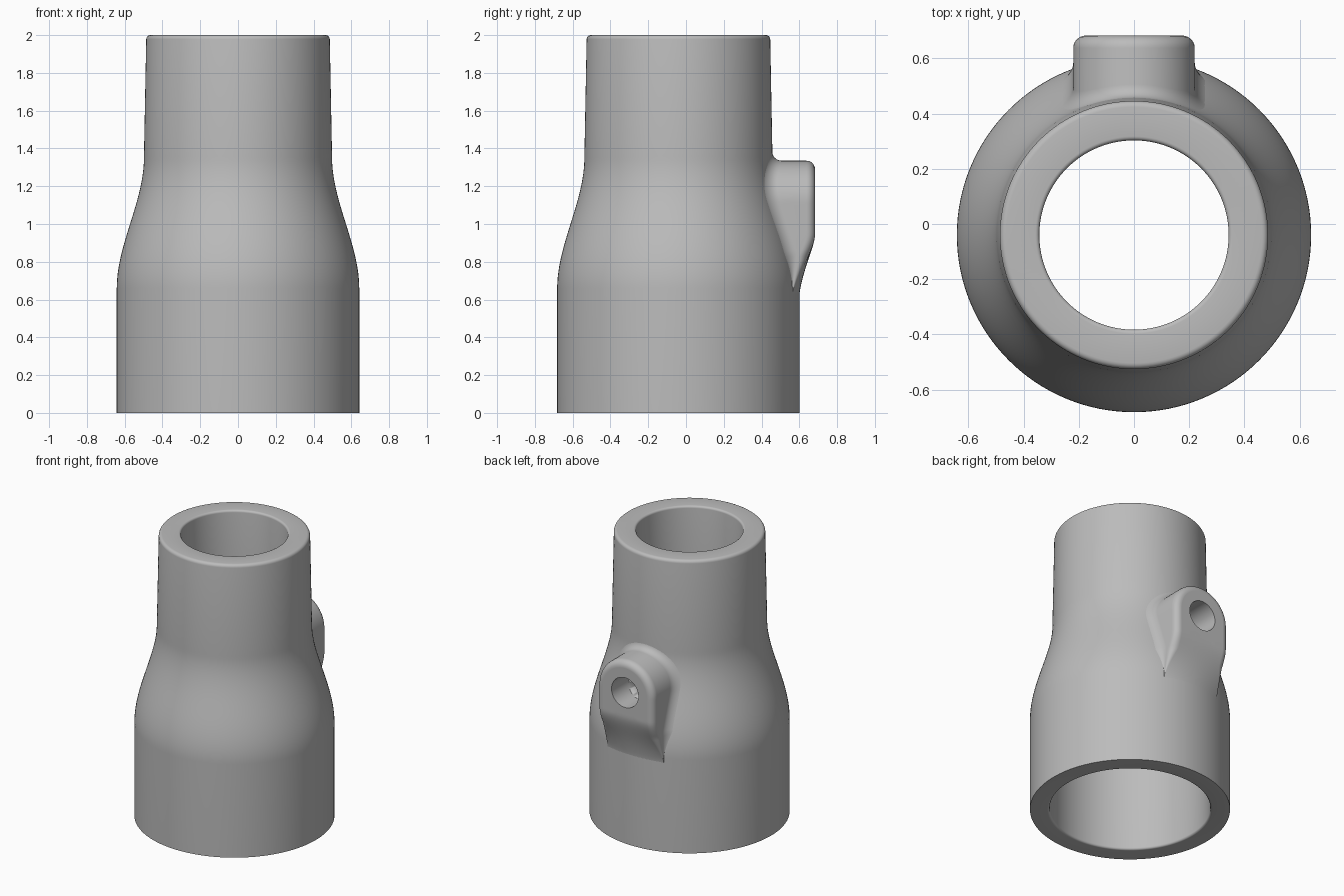
import bpy, bmesh, math
from mathutils import Vector, Matrix

cube = bpy.data.objects.get("Cube")
if cube:
    bpy.data.objects.remove(cube)

AXIS_Y = -0.04                    # pipe axis, set forward of the lug
HOLE = Vector((0, 1.115))         # port centre (x, z), also the arch centre
HOLE_R, HALF_W, FRONT, FOOT, TOP = 0.105, 0.22, 0.683, 0.6, 2.0

metal = bpy.data.materials.new("plain grey")
metal.use_nodes = True
metal.diffuse_color = (0.5, 0.5, 0.5, 1)
metal.node_tree.nodes["Principled BSDF"].inputs["Base Color"].default_value = (0.5, 0.5, 0.5, 1)


def smooth(a, b, v):
    t = min(max((v - a) / (b - a), 0), 1)
    return t * t * (3 - 2 * t)


def outer(z):
    taper = 0.012 * max(0, (z - 1.35) / 0.65)
    return 0.642 + (0.498 - 0.642) * smooth(0.66, 1.35, z) - taper


def inner(z):
    return 0.515 + (0.343 - 0.515) * smooth(0.66, 1.35, z)


def wall(x, z):
    return math.sqrt(outer(z) ** 2 - x * x) + AXIS_Y


def front(x, z):
    """Lug face: flat above, melting into the wall at the foot."""
    w = wall(x, z) - 0.003
    return w + (FRONT - w) * smooth(FOOT, 0.95, z)


def finish(bm, name):
    bmesh.ops.recalc_face_normals(bm, faces=bm.faces)
    mesh = bpy.data.meshes.new(name)
    bm.to_mesh(mesh)
    bm.free()
    obj = bpy.data.objects.new(name, mesh)
    bpy.context.collection.objects.link(obj)
    mesh.materials.append(metal)
    return obj


def shade(obj):
    bpy.ops.object.select_all(action='DESELECT')
    obj.select_set(True)
    bpy.context.view_layer.objects.active = obj
    bpy.ops.object.shade_smooth_by_angle(angle=math.radians(40))


def skin(bm, rings, closed=False):
    """Join successive closed rings of points with quads."""
    rows = [[bm.verts.new(p) for p in ring] for ring in rings]
    pairs = list(zip(rows, rows[1:]))
    if closed:
        pairs.append((rows[-1], rows[0]))
    for a, b in pairs:
        for i in range(len(a)):
            j = (i + 1) % len(a)
            bm.faces.new((a[i], a[j], b[j], b[i]))


def rounded(r, z, dr, dz, size):
    """Quarter-round corner points from the side wall to the end face."""
    pts = []
    for k in range(6):
        t = k / 5 * math.pi / 2
        pts.append((r + dr * size * (1 - math.cos(t)), z - dz * size * (1 - math.sin(t))))
    return pts


# Hollow stepped pipe body
heights = [0.66 + 0.72 * i / 32 for i in range(33)]
profile = [(outer(0), 0)] + [(outer(z), z) for z in heights]
profile += rounded(outer(TOP), TOP, -1, 1, 0.022)
profile += rounded(inner(TOP), TOP, 1, 1, 0.015)[::-1]
profile += [(inner(z), z) for z in reversed(heights)]
profile += rounded(inner(0), 0, 1, -1, 0.015)

SEG = 128
angles = [2 * math.pi * i / SEG for i in range(SEG)]
bm = bmesh.new()
skin(bm, [[(r * math.cos(a), r * math.sin(a) + AXIS_Y, z) for a in angles]
          for r, z in profile], closed=True)
body = finish(bm, "pipe_body")
shade(body)

# Port bored through the back wall
bm = bmesh.new()
bmesh.ops.create_cone(bm, cap_ends=True, segments=64, radius1=HOLE_R, radius2=HOLE_R, depth=0.5,
                      matrix=Matrix.Translation((0, 0.5, HOLE.y)) @ Matrix.Rotation(math.pi / 2, 4, 'X'))
cutter = finish(bm, "port_cutter")
cutter.hide_render = True
shade(cutter)
bore = body.modifiers.new("port", 'BOOLEAN')
bore.operation = 'DIFFERENCE'
bore.solver = 'EXACT'
bore.object = cutter
bpy.context.view_layer.objects.active = body
bpy.ops.object.modifier_apply(modifier=bore.name)
bpy.data.objects.remove(cutter)

# Lug outline: arch on top, straight sides, flat foot; each point with its normal
outline = []
for i in range(48):
    a = math.pi * i / 48
    n = Vector((math.cos(a), math.sin(a)))
    outline.append((HOLE + HALF_W * n, n))
for i in range(32):
    outline.append((Vector((-HALF_W, HOLE.y + (FOOT - HOLE.y) * i / 32)), Vector((-1, 0))))
for i in range(17):
    outline.append((Vector((-HALF_W + 2 * HALF_W * i / 16, FOOT)), Vector((0, -1))))
for i in range(1, 32):
    outline.append((Vector((HALF_W, FOOT + (HOLE.y - FOOT) * i / 32)), Vector((1, 0))))


def fillet_ring(t):
    ring = []
    for p, n in outline:
        f = min(0.05, 0.45 * max(0, front(*p) - wall(*p)))
        q = p + n * f * (1 - math.sin(t))
        ring.append((q.x, wall(*q) + f * (1 - math.cos(t)) - 0.002, q.y))
    return ring


def bevel_ring(t):
    ring = []
    for p, n in outline:
        b = min(0.045, 0.45 * max(0, front(*p) - wall(*p)))
        q = p - n * b * (1 - math.cos(t))
        ring.append((q.x, front(*q) - b * (1 - math.sin(t)), q.y))
    return ring


quarter = [math.pi / 2 * i / 6 for i in range(7)]
rings = [fillet_ring(t) for t in quarter] + [bevel_ring(t) for t in quarter]

# Face running from the rounded edge to the port rim, then into the bore
edge = [Vector((x, z)) for x, y, z in rings[-1]]
rim = [HOLE + HOLE_R * (p - HOLE).normalized() for p in edge]
for k in range(1, 25):
    pts = [e.lerp(r, k / 24) for e, r in zip(edge, rim)]
    rings.append([(p.x, front(*p), p.y) for p in pts])
rings.append([(p.x, wall(*p) - 0.005, p.y) for p in rim])

bm = bmesh.new()
skin(bm, rings)
lug = finish(bm, "port_lug")
# The lug is an open skin, so make sure its face points backwards (+y)
if sum(f.normal.y * f.area for f in lug.data.polygons) < 0:
    lug.data.flip_normals()
shade(lug)
